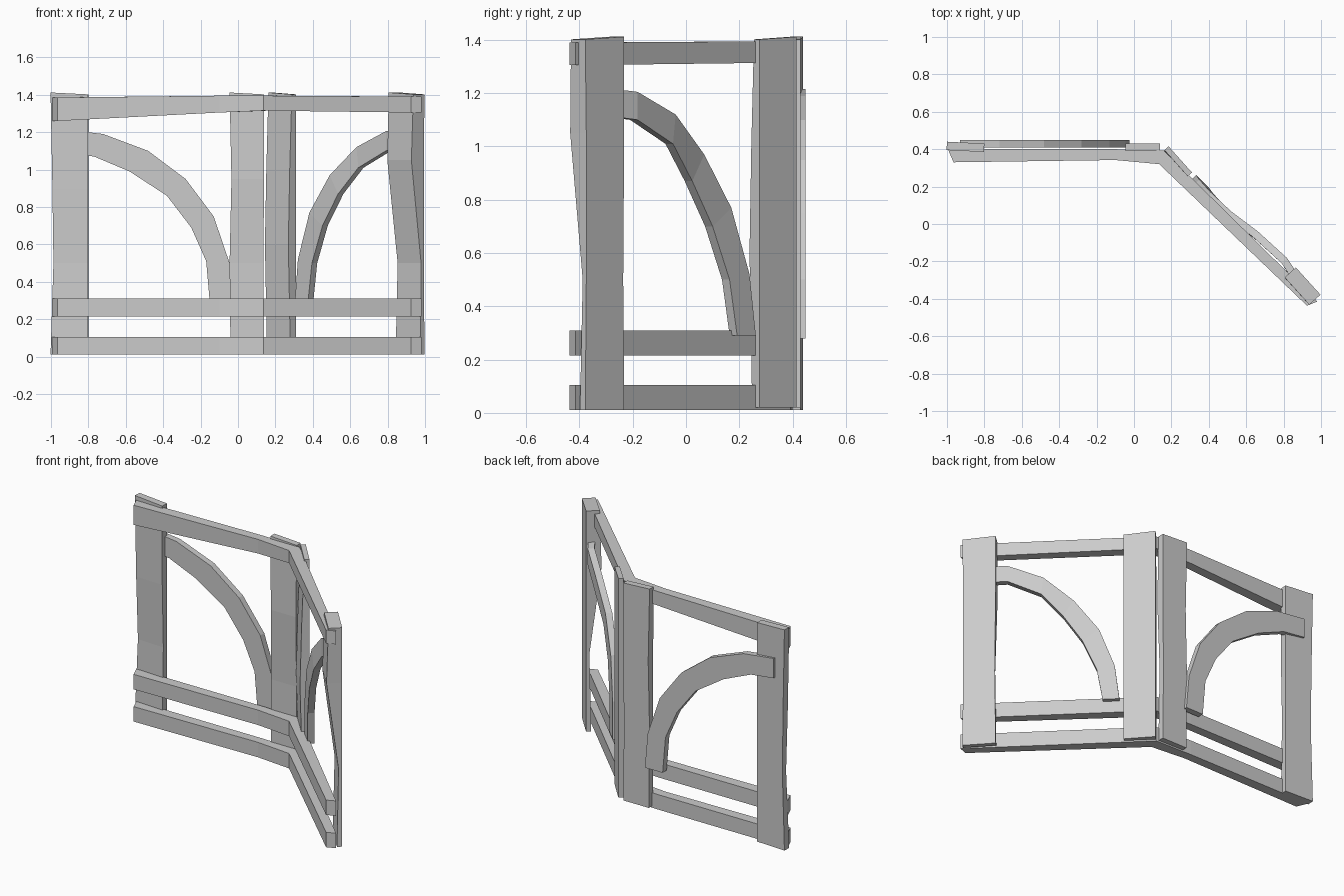
import bpy
import bmesh
from mathutils import Vector

cube = bpy.data.objects.get("Cube")
if cube:
    bpy.data.objects.remove(cube)

GREY = (0.6, 0.6, 0.6, 1)
mat = bpy.data.materials.new("plain grey")
mat.use_nodes = True
mat.diffuse_color = GREY
mat.node_tree.nodes["Principled BSDF"].inputs["Base Color"].default_value = GREY


def loft(name, rings):
    """Skin a row of four-cornered rings and cap both ends."""
    bm = bmesh.new()
    rows = [[bm.verts.new(p) for p in ring] for ring in rings]
    for a, b in zip(rows, rows[1:]):
        for i in range(4):
            j = (i + 1) % 4
            bm.faces.new((a[i], a[j], b[j], b[i]))
    bm.faces.new(rows[0])
    bm.faces.new(rows[-1])
    bmesh.ops.recalc_face_normals(bm, faces=bm.faces)
    mesh = bpy.data.meshes.new(name)
    bm.to_mesh(mesh)
    bm.free()
    mesh.materials.append(mat)
    obj = bpy.data.objects.new(name, mesh)
    bpy.context.collection.objects.link(obj)
    return obj


def post(name, start, end, levels, tilt=0.01):
    """Plank between two plan points; each level is z, start inset, end inset, thickness."""
    a, b = Vector((*start, 0)), Vector((*end, 0))
    u = (b - a).normalized()
    front = Vector((u.y, -u.x, 0))
    rings = []
    for k, (z, inset_a, inset_b, thick) in enumerate(levels):
        t = tilt if k == len(levels) - 1 else 0
        p, q = a + u * inset_a, b - u * inset_b
        up = Vector((0, 0, z))
        high = up + Vector((0, 0, t))
        rings.append((p + high, q + up, q + front * thick + up, p + front * thick + high))
    return loft(name, rings)


def arch(name, slope, depth, thick, outer, inner, bows):
    """Curved brace in a wall plane that follows y = depth + slope * x."""
    normal = Vector((-slope, 1, 0)).normalized()
    rings = []
    for o, i, bow in zip(outer, inner, bows):
        back = [Vector((x, depth + slope * x, z)) + normal * bow for x, z in (o, i)]
        rings.append((back[0], back[1], back[1] - normal * thick, back[0] - normal * thick))
    return loft(name, rings)


# Upright planks: two on the straight wall, two on the angled wall
post("left_end_post", (-1, 0.44), (-0.8, 0.43),
     [(0.01, 0, 0, 0.045), (0.5, 0.015, 0, 0.035), (0.9, 0.01, 0, 0.045), (1.402, 0, 0, 0.045)])
post("left_corner_post", (-0.045, 0.43), (0.14, 0.43),
     [(0.02, 0.005, 0, 0.04), (0.5, 0, 0.005, 0.035), (0.95, 0.01, 0, 0.05), (1.402, 0, 0, 0.04)])
post("right_corner_post", (0.185, 0.415), (0.31, 0.275),
     [(0.02, 0, 0, 0.04), (0.6, 0, 0, 0.055), (1.0, 0, 0, 0.045), (1.402, 0, 0, 0.03)])
post("right_end_post", (0.865, -0.232), (0.997, -0.378),
     [(0.01, 0, 0, 0.03), (0.5, 0.005, 0.005, 0.02), (1.05, 0, 0.005, 0.09), (1.402, 0, 0, 0.08)])


# Rails bent around the corner; each station is front point, back point
PLAN = [((-0.965, 0.33), (-0.995, 0.4)),
        ((-0.1, 0.342), (-0.1, 0.4)),
        ((0.135, 0.32), (0.16, 0.392)),
        ((0.925, -0.437), (0.98, -0.415))]


def rail(name, heights):
    rings = []
    for (f, b), (low, high) in zip(PLAN, heights):
        rings.append(((*f, low), (*b, low), (*b, high), (*f, high)))
    return loft(name, rings)


rail("bottom_rail", [(0.01, 0.105)] * 4)
rail("middle_rail", [(0.215, 0.31)] * 4)
rail("top_rail", [(1.26, 1.385), (1.305, 1.395), (1.315, 1.395), (1.305, 1.39)])

# Curved braces
arch("left_arch", 0, 0.449, 0.04,
     [(-0.93, 1.215), (-0.72, 1.19), (-0.48, 1.1), (-0.28, 0.95), (-0.13, 0.75), (-0.045, 0.5), (-0.025, 0.28)],
     [(-0.93, 1.09), (-0.77, 1.07), (-0.58, 0.99), (-0.38, 0.86), (-0.25, 0.69), (-0.17, 0.51), (-0.15, 0.28)],
     [0, 0, 0, 0, 0, 0, 0])
arch("right_arch", -1, 0.58, 0.04,
     [(0.93, 1.225), (0.79, 1.205), (0.64, 1.12), (0.515, 0.97), (0.41, 0.77), (0.345, 0.52), (0.325, 0.29)],
     [(0.91, 1.12), (0.79, 1.1), (0.65, 1.01), (0.56, 0.87), (0.48, 0.7), (0.42, 0.5), (0.395, 0.29)],
     [0.0, 0.04, 0.03, 0.005, 0, 0.005, 0.01])
